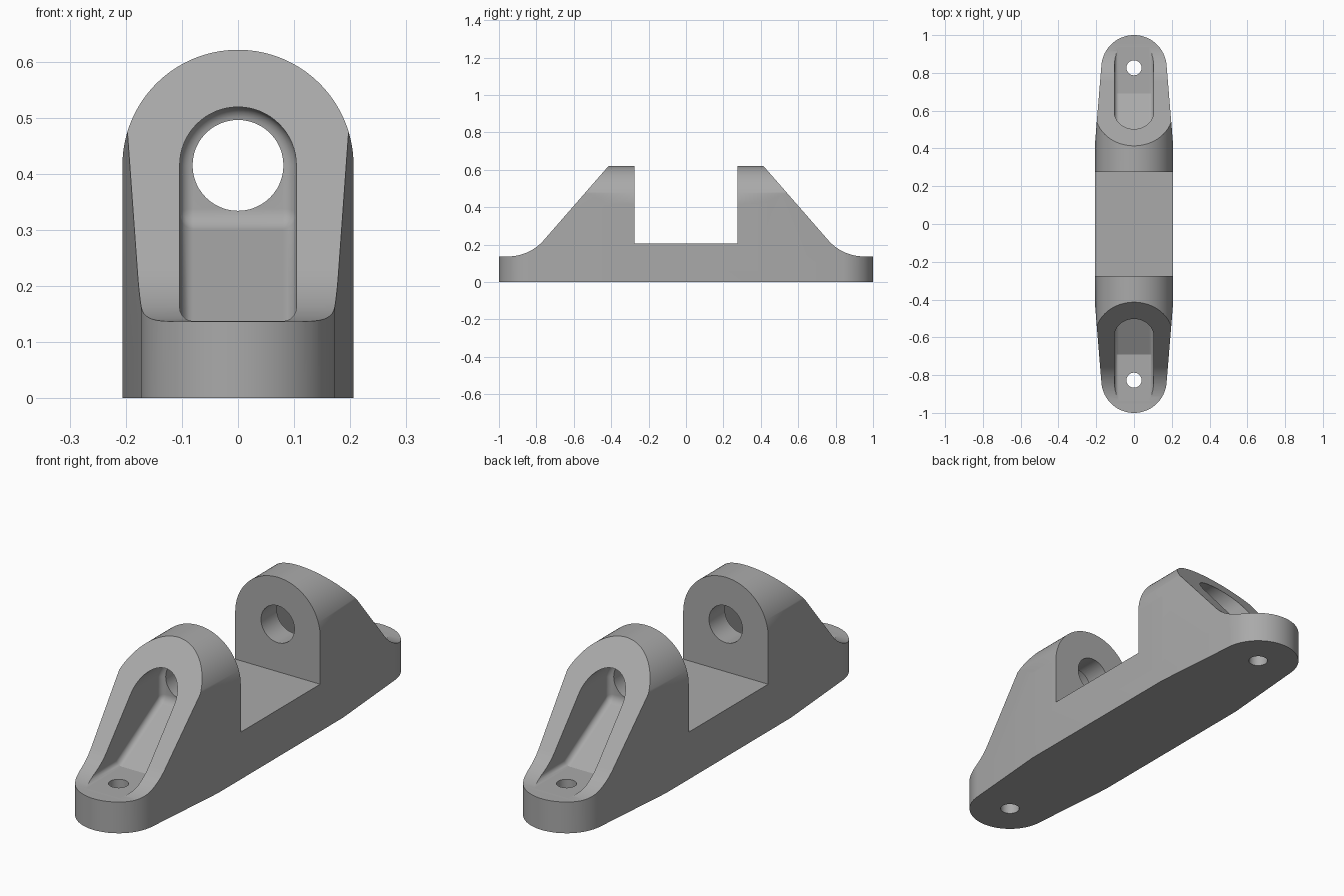
import bpy, bmesh
from math import sin, cos, tan, radians
from mathutils import Vector

if "Cube" in bpy.data.objects:
    bpy.data.objects.remove(bpy.data.objects["Cube"])

grey = bpy.data.materials.new("plain grey")
grey.use_nodes = True
colour = (0.4, 0.4, 0.4, 1)
grey.diffuse_color = colour
grey.node_tree.nodes["Principled BSDF"].inputs["Base Color"].default_value = colour


def arc(cx, cy, r, start, end, steps=40):
    angles = [radians(start + (end - start) * i / steps) for i in range(steps + 1)]
    return [(cx + r * cos(a), cy + r * sin(a)) for a in angles]


def prism(points, axis, low, high):
    """Extrude a 2D outline along one axis; the outline uses the other two in order."""
    def place(p, d):
        c = list(p)
        c.insert(axis, d)
        return c
    bm = bmesh.new()
    face = bm.faces.new([bm.verts.new(place(p, low)) for p in points])
    new = bmesh.ops.extrude_face_region(bm, geom=[face])["geom"]
    move = Vector(place((0, 0), high - low))
    bmesh.ops.translate(bm, vec=move, verts=[v for v in new if isinstance(v, bmesh.types.BMVert)])
    bmesh.ops.recalc_face_normals(bm, faces=bm.faces)
    return bm


def make_object(name, bm, helper=True):
    mesh = bpy.data.meshes.new(name)
    bm.to_mesh(mesh)
    bm.free()
    mesh.materials.append(grey)
    obj = bpy.data.objects.new(name, mesh)
    bpy.context.collection.objects.link(obj)
    obj.hide_render = helper
    return obj


def combine(target, bm, operation):
    """Apply one boolean and drop the helper."""
    tool = make_object("cutter", bm)
    mod = target.modifiers.new("cut", "BOOLEAN")
    mod.operation, mod.solver, mod.object = operation, "EXACT", tool
    graph = bpy.context.evaluated_depsgraph_get()
    mesh = bpy.data.meshes.new_from_object(target.evaluated_get(graph))
    target.modifiers.clear()
    target.data = mesh
    bpy.data.objects.remove(tool)


WIDTH, AXLE_Z, LIP_Z = 0.206, 0.415, 0.137
SCREW_Y = 0.827

# Side profile: lip, concave fillet, slope, tower and saddle
half = [(0.275, 0.207), (0.275, 0.622), (0.413, 0.622)]
half += arc(0.952, LIP_Z + 0.255, 0.255, 220, 270, 16)
half += [(1.1, LIP_Z), (1.1, 0)]
profile = half + [(-y, z) for y, z in reversed(half)]
body = make_object("bracket_body", prism(profile, 0, -0.3, 0.3), helper=False)

# Plan outline with tapered rounded ends
end = [(0.207, 0.42)] + arc(0, SCREW_Y, 0.173, 4.6, 175.4) + [(-0.207, 0.42)]
plan = end + [(-x, -y) for x, y in end]
combine(body, prism(plan, 2, -0.1, 0.8), "INTERSECT")

# Arched tower tops
arch = arc(0, AXLE_Z, WIDTH, 0, 180, 64) + [(-WIDTH, -0.1), (WIDTH, -0.1)]
combine(body, prism(arch, 1, -1.2, 1.2), "INTERSECT")


def pocket(side):
    """Arched recess with a flat floor, ramp, back wall and filleted edges."""
    w = 0.104
    outline = arc(0, AXLE_Z, w, 0, 180, 32) + [(-w, 0), (w, 0)]
    bm = prism(outline, 1, *sorted((side * 0.3, side * 1.3)))
    tilt = radians(30)
    floor = Vector((0, side * 0.69, LIP_Z + 0.0005))
    planes = [(floor, (0, 0, 1)),
              (floor, (0, side * sin(tilt), cos(tilt))),
              (Vector((0, side * 0.385, 0)), (0, side, 0))]
    for point, normal in planes:
        geom = bm.verts[:] + bm.edges[:] + bm.faces[:]
        cut = bmesh.ops.bisect_plane(bm, geom=geom, plane_co=point, plane_no=normal, clear_inner=True)
        rim = [e for e in cut["geom_cut"] if isinstance(e, bmesh.types.BMEdge)]
        bmesh.ops.contextual_create(bm, geom=rim)
    bmesh.ops.recalc_face_normals(bm, faces=bm.faces)
    sharp = [e for e in bm.edges if e.calc_face_angle(0) > radians(40)
             and min(abs(v.co.y) for v in e.verts) < 1.25]
    bmesh.ops.bevel(bm, geom=sharp, offset=0.024, segments=5, profile=0.5,
                    affect="EDGES", clamp_overlap=False)
    return bm


# Recess and screw hole at both ends, then the axle hole through both towers
for side in (-1, 1):
    combine(body, pocket(side), "DIFFERENCE")
    screw = arc(0, side * SCREW_Y, 0.04, 0, 360)[:-1]
    combine(body, prism(screw, 2, -0.1, 0.4), "DIFFERENCE")
axle = arc(0, AXLE_Z, 0.081, 0, 360, 48)[:-1]
combine(body, prism(axle, 1, -1.2, 1.2), "DIFFERENCE")

# Smooth curved faces, keep machined edges crisp
bpy.ops.object.select_all(action="DESELECT")
body.select_set(True)
bpy.context.view_layer.objects.active = body
bpy.ops.object.shade_smooth_by_angle(angle=radians(25))
weighted = body.modifiers.new("even shading", "WEIGHTED_NORMAL")
weighted.keep_sharp = True
